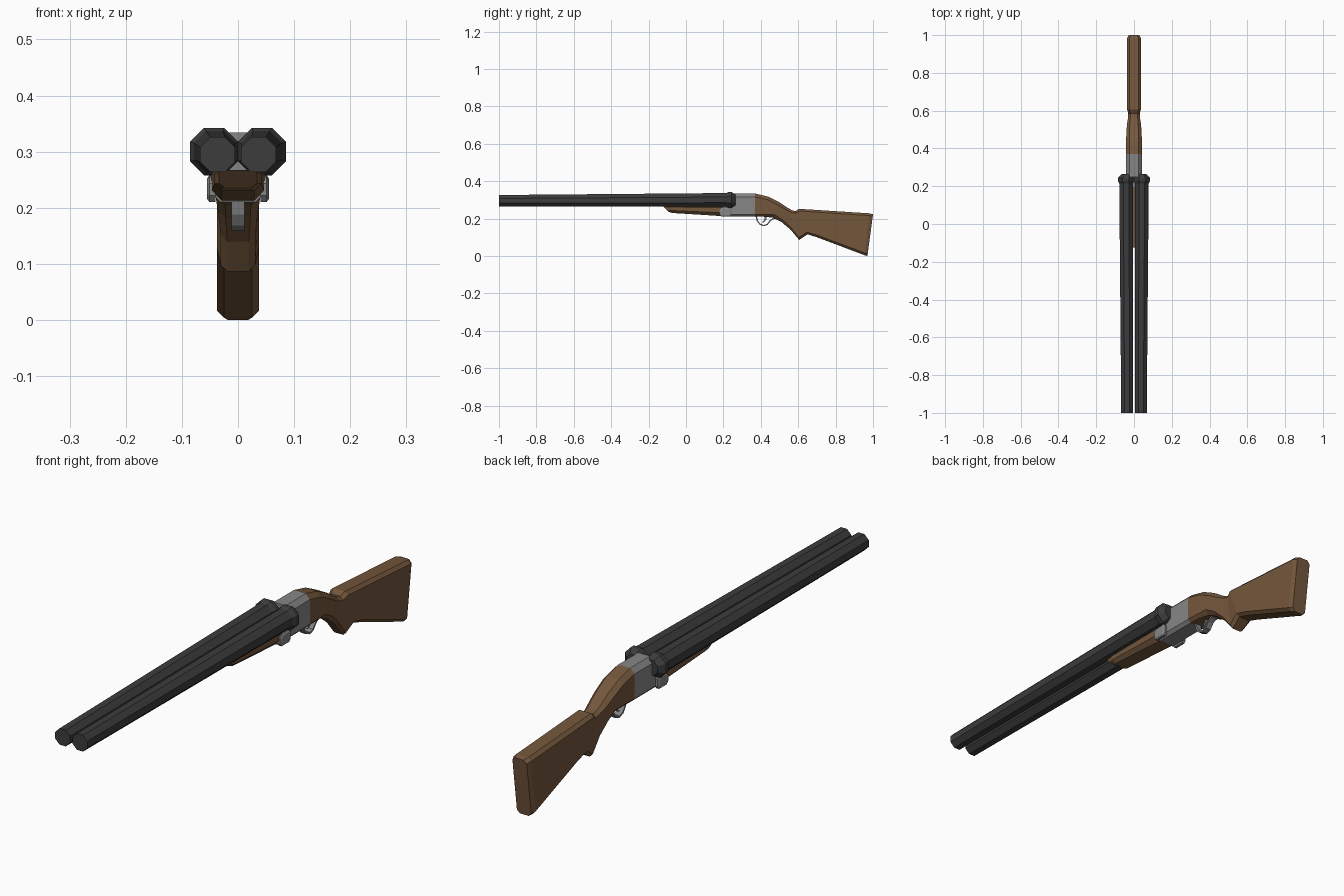
import bpy, bmesh, math

if "Cube" in bpy.data.objects:
    bpy.data.objects.remove(bpy.data.objects["Cube"])


def material(name, rgb):
    m = bpy.data.materials.new(name)
    m.diffuse_color = (*rgb, 1)
    m.use_nodes = True
    m.node_tree.nodes["Principled BSDF"].inputs["Base Color"].default_value = m.diffuse_color
    return m


WOOD = material("walnut_brown", (0.175, 0.095, 0.045))
STEEL = material("grey_steel", (0.24, 0.24, 0.24))
BLACK = material("dark_barrel", (0.045, 0.045, 0.045))


def loft(name, rings, mat):
    """Skin equal-length closed rings and cap both ends."""
    bm = bmesh.new()
    vs = [[bm.verts.new(p) for p in r] for r in rings]
    n = len(rings[0])
    for a, b in zip(vs, vs[1:]):
        for i in range(n):
            j = (i + 1) % n
            bm.faces.new((a[i], a[j], b[j], b[i]))
    bm.faces.new(vs[0])
    bm.faces.new(vs[-1])
    bmesh.ops.recalc_face_normals(bm, faces=bm.faces)
    me = bpy.data.meshes.new(name)
    bm.to_mesh(me)
    bm.free()
    me.materials.append(mat)
    ob = bpy.data.objects.new(name, me)
    bpy.context.collection.objects.link(ob)
    return ob


def section(yt, zt, yb, zb, w, c, cb=None):
    """Chamfered rectangle between a top point and a bottom point in the yz plane."""
    cb = c if cb is None else cb
    length = math.hypot(yt - yb, zt - zb)

    def at(x, d):
        t = d / length
        return (x, yb + (yt - yb) * t, zb + (zt - zb) * t)
    half = [(w - cb, 0), (w, cb), (w, length - c), (w - c, length)]
    return [at(x, d) for x, d in half] + [at(-x, d) for x, d in reversed(half)]


def octagon(cx, y, cz, apothem):
    r = apothem / math.cos(math.pi / 8)
    return [(cx + r * math.cos(math.pi / 8 + i * math.pi / 4), y,
             cz + r * math.sin(math.pi / 8 + i * math.pi / 4)) for i in range(8)]


# Twin barrels with flared breech collars
for side, s in (("left", -1), ("right", 1)):
    loft(side + "_barrel", [octagon(s * x, y, z, a) for x, y, z, a in (
        (0.0365, -1.0, 0.295, 0.031), (0.0415, 0.215, 0.300, 0.0365),
        (0.0428, 0.228, 0.300, 0.0425), (0.0428, 0.243, 0.300, 0.0425),
        (0.0380, 0.265, 0.300, 0.028))], BLACK)

# Receiver and the lower block it hinges on
loft("receiver", [section(y, 0.334, y, 0.21, 0.043, 0.018, 0.012)
                  for y in (0.25, 0.37)], STEEL)
loft("hinge_block", [section(y, 0.265, y, 0.21, 0.043, 0.004, 0.012)
                     for y in (0.19, 0.255)], STEEL)

# Rounded hinge plates on both sides
lobe = [(0.178, 0.222), (0.188, 0.210), (0.235, 0.210), (0.243, 0.22),
        (0.243, 0.25), (0.235, 0.258), (0.19, 0.255), (0.178, 0.243)]
for side, s in (("left", -1), ("right", 1)):
    rings = []
    for x, k in ((0.040, 1), (0.051, 1), (0.055, 0.75)):
        rings.append([(s * x, 0.21 + (y - 0.21) * k, 0.233 + (z - 0.233) * k)
                      for y, z in lobe])
    loft(side + "_hinge_plate", rings, STEEL)

# Wooden fore-end
loft("fore_end", [section(yt, 0.267, yb, zb, w, c, cb) for yt, yb, zb, w, c, cb in (
    (-0.125, -0.093, 0.236, 0.034, 0.006, 0.010),
    (-0.08, -0.075, 0.230, 0.042, 0.006, 0.013),
    (0.195, 0.195, 0.213, 0.047, 0.008, 0.018))], WOOD)

# Stock: wrist, pistol grip and butt, as sections from receiver to heel
loft("stock", [section(*s) for s in (
    (0.37, 0.334, 0.37, 0.21, 0.043, 0.018, 0.012),
    (0.44, 0.317, 0.415, 0.21, 0.042, 0.017, 0.012),
    (0.50, 0.287, 0.465, 0.205, 0.040, 0.017),
    (0.54, 0.260, 0.51, 0.182, 0.036, 0.014),
    (0.565, 0.245, 0.56, 0.140, 0.031, 0.012),
    (0.585, 0.240, 0.605, 0.086, 0.031, 0.012),
    (0.605, 0.252, 0.65, 0.116, 0.037, 0.012),
    (0.70, 0.246, 0.70, 0.100, 0.037, 0.012),
    (0.982, 0.228, 0.955, 0.004, 0.037, 0.012),
    (1.0, 0.223, 0.97, 0.0, 0.030, 0.012))], WOOD)

# Trigger guard: flat strip swept along a bow
bow = [(0.372, 0.212), (0.378, 0.188), (0.392, 0.168), (0.415, 0.159),
       (0.437, 0.166), (0.452, 0.186), (0.468, 0.197), (0.485, 0.197)]
rings = []
for i, (y, z) in enumerate(bow):
    a, b = bow[max(i - 1, 0)], bow[min(i + 1, len(bow) - 1)]
    d = math.hypot(b[0] - a[0], b[1] - a[1])
    ny, nz = -(b[1] - a[1]) / d * 0.007, (b[0] - a[0]) / d * 0.007
    rings.append([(-0.012, y, z), (0.012, y, z),
                  (0.012, y + ny, z + nz), (-0.012, y + ny, z + nz)])
loft("trigger_guard", rings, STEEL)

# Trigger
rings = [[(x * 0.005, y + k * 0.005, z) for x, k in ((-1, -1), (1, -1), (1, 1), (-1, 1))]
         for y, z in ((0.425, 0.215), (0.425, 0.198), (0.419, 0.187), (0.41, 0.18))]
loft("trigger", rings, STEEL)
